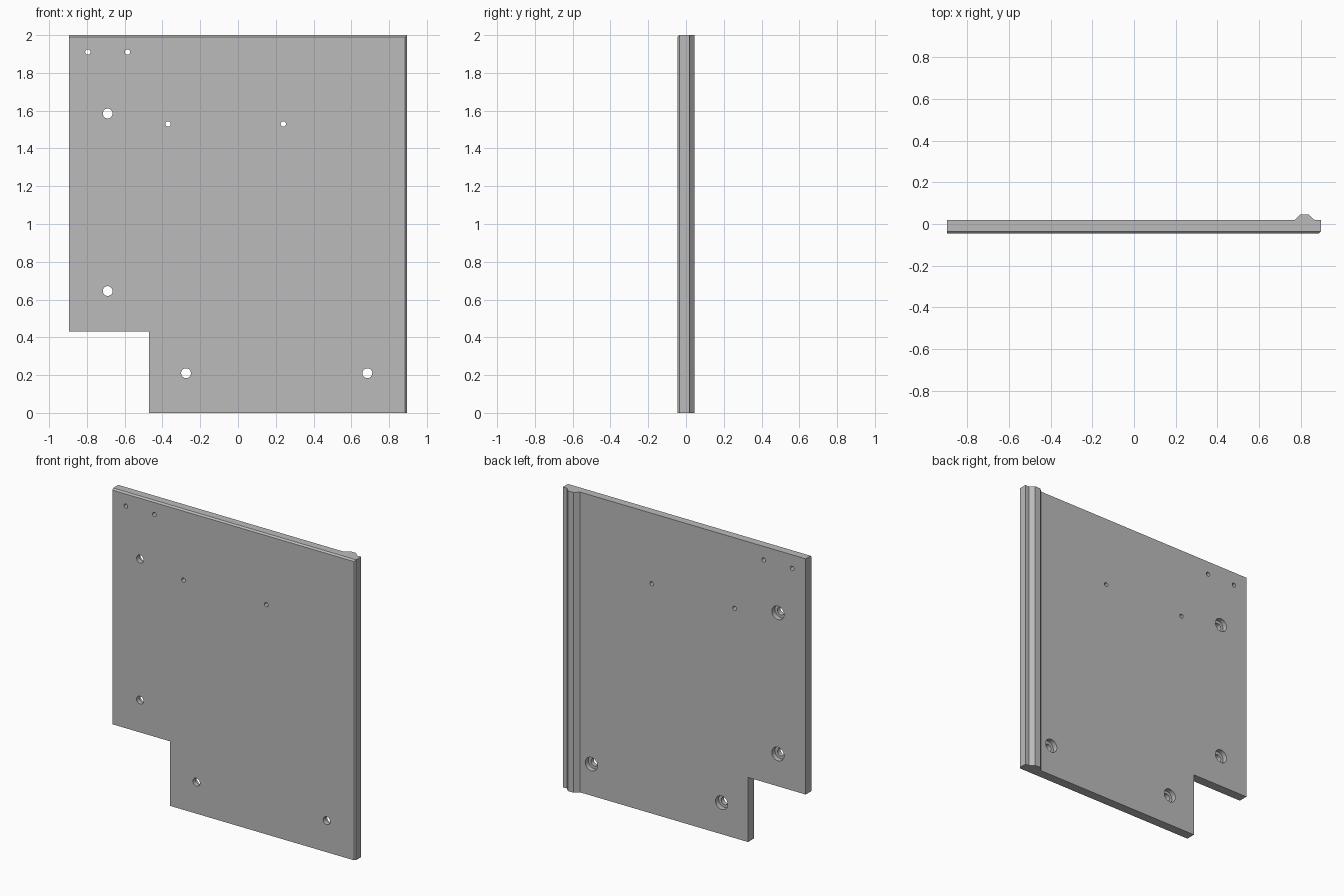
import bpy
import bmesh
from mathutils import Matrix, Vector

if "Cube" in bpy.data.objects:
    bpy.data.objects.remove(bpy.data.objects["Cube"])

W, FRONT, BACK, TOP = 0.895, -0.045, 0.018, 2.0

grey = bpy.data.materials.new("plain grey")
grey.use_nodes = True
grey.diffuse_color = (0.5, 0.5, 0.5, 1)
grey.node_tree.nodes["Principled BSDF"].inputs["Base Color"].default_value = grey.diffuse_color


def make_object(name, bm):
    bmesh.ops.recalc_face_normals(bm, faces=bm.faces[:])
    mesh = bpy.data.meshes.new(name)
    bm.to_mesh(mesh)
    bm.free()
    mesh.materials.append(grey)
    obj = bpy.data.objects.new(name, mesh)
    bpy.context.collection.objects.link(obj)
    return obj


def add_bore(bm, x, z, radius, y0, y1, sides=32):
    turn = Matrix.Rotation(1.5707963, 4, "X")
    bmesh.ops.create_cone(bm, cap_ends=True, segments=sides, radius1=radius, radius2=radius,
                          depth=y1 - y0,
                          matrix=Matrix.Translation((x, (y0 + y1) / 2, z)) @ turn)


# Panel cross-section with the raised rib on the back, extruded upwards
section = [(-W, FRONT), (W, FRONT), (W, BACK), (0.866, BACK), (0.838, 0.045),
           (0.796, 0.045), (0.768, BACK), (-W, BACK)]
bm = bmesh.new()
base = bm.faces.new([bm.verts.new((x, y, 0)) for x, y in section])
grown = bmesh.ops.extrude_face_region(bm, geom=[base])
bmesh.ops.translate(bm, vec=Vector((0, 0, TOP)),
                    verts=[g for g in grown["geom"] if isinstance(g, bmesh.types.BMVert)])

# Chamfer along the top and left edges of the front face
chamfered = [e for e in bm.edges if all(v.co.y < FRONT + 0.001 for v in e.verts)
             and (all(v.co.z > 1.99 for v in e.verts) or all(v.co.x > 0.89 for v in e.verts))]
bmesh.ops.bevel(bm, geom=chamfered, offset=0.01, segments=1, affect="EDGES", profile=0.5)
panel = make_object("panel", bm)

# Cutters: corner notch, through holes, and wider counterbores from the back
notch = bmesh.new()
bmesh.ops.create_cube(notch, size=1, matrix=Matrix.Translation((-0.97, 0, -0.07))
                      @ Matrix.Diagonal((1, 1, 1, 1)))
bolt_holes = [(-0.69, 1.585), (-0.69, 0.645), (-0.275, 0.21), (0.685, 0.21)]
pin_holes = [(-0.795, 1.91), (-0.585, 1.91), (-0.37, 1.53), (0.24, 1.53)]
through, counter = bmesh.new(), bmesh.new()
for x, z in bolt_holes:
    add_bore(through, x, z, 0.026, -0.2, 0.2)
    add_bore(counter, x, z, 0.045, -0.015, 0.2)
for x, z in pin_holes:
    add_bore(through, x, z, 0.014, -0.2, 0.2)

for name, cutter_bm in (("notch_cutter", notch), ("hole_cutter", through),
                        ("counterbore_cutter", counter)):
    cutter = make_object(name, cutter_bm)
    cutter.hide_render = True
    cutter.hide_set(True)
    cut = panel.modifiers.new(name, "BOOLEAN")
    cut.operation = "DIFFERENCE"
    cut.solver = "EXACT"
    cut.object = cutter

# Smooth bores, sharp panel edges
bpy.ops.object.select_all(action="DESELECT")
bpy.context.view_layer.objects.active = panel
panel.select_set(True)
for modifier in list(panel.modifiers):
    bpy.ops.object.modifier_apply(modifier=modifier.name)
bpy.ops.object.shade_smooth_by_angle()
